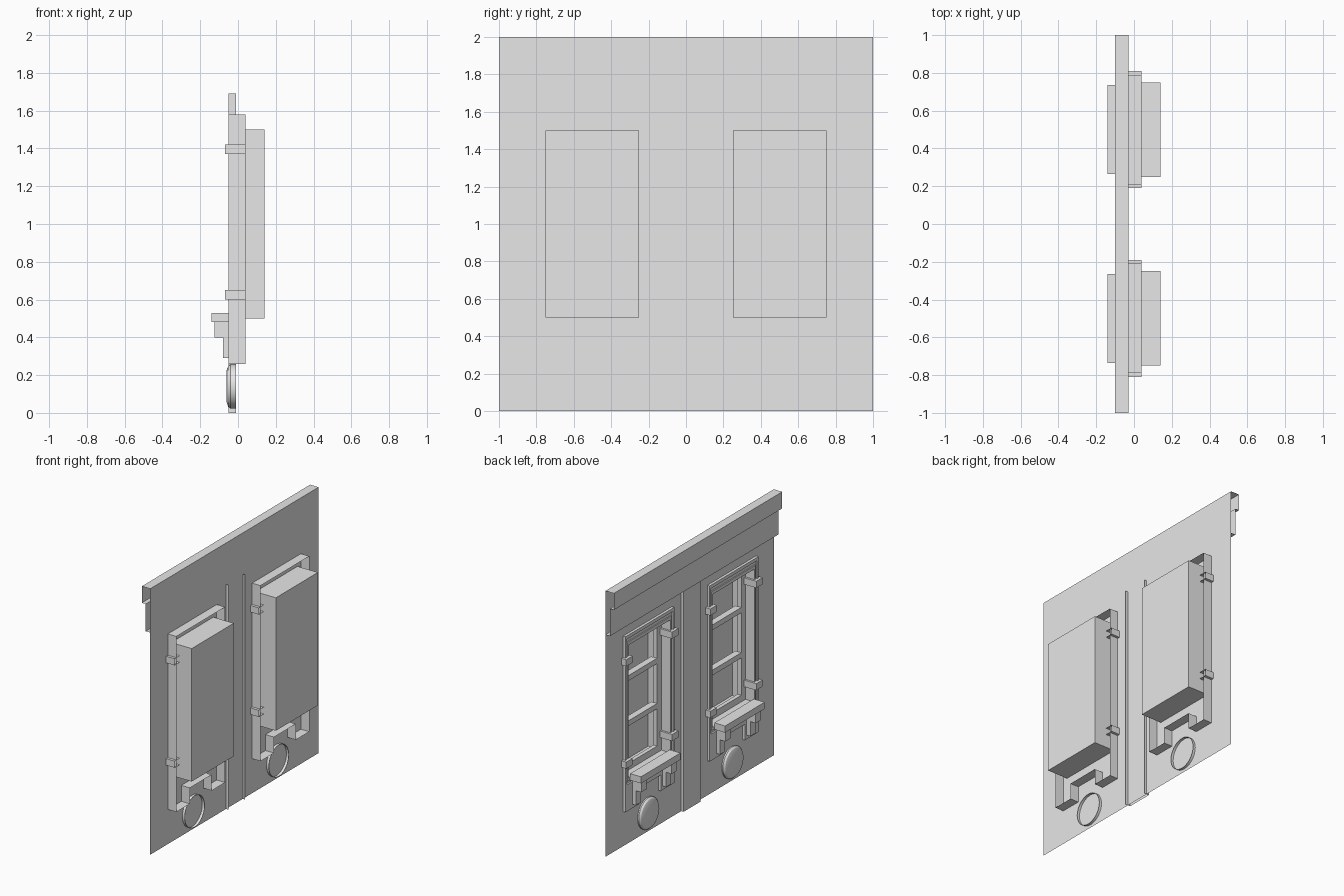
import bpy, bmesh, math
from mathutils import Vector, Matrix

if bpy.data.objects.get("Cube"):
    bpy.data.objects.remove(bpy.data.objects["Cube"], do_unlink=True)

plaster = bpy.data.materials.new("plain_grey")
plaster.use_nodes = True
grey = (0.8, 0.8, 0.8, 1)
plaster.diffuse_color = grey
plaster.node_tree.nodes["Principled BSDF"].inputs["Base Color"].default_value = grey


def finish(name, bm):
    mesh = bpy.data.meshes.new(name)
    bm.to_mesh(mesh)
    bm.free()
    mesh.materials.append(plaster)
    obj = bpy.data.objects.new(name, mesh)
    bpy.context.collection.objects.link(obj)
    return obj


def box(name, x, y, z, open_sides=()):
    """Box between pairs of limits, leaving out the faces that point along open_sides."""
    bm = bmesh.new()
    size = [b - a for a, b in (x, y, z)]
    mid = [(a + b) / 2 for a, b in (x, y, z)]
    bmesh.ops.create_cube(bm, size=1, matrix=Matrix.Translation(mid) @ Matrix.Diagonal((*size, 1)))
    bm.normal_update()
    gone = [f for f in bm.faces if any(f.normal.dot(Vector(d)) > 0.9 for d in open_sides)]
    bmesh.ops.delete(bm, geom=gone, context='FACES')
    return finish(name, bm)


def loft(name, rings, cap=False, closed=False, loop=True):
    """Skin a list of point rings with quads."""
    bm = bmesh.new()
    rows = [[bm.verts.new(p) for p in ring] for ring in rings]
    pairs = list(zip(rows, rows[1:])) + ([(rows[-1], rows[0])] if closed else [])
    n = len(rows[0])
    for a, b in pairs:
        for i in range(n if loop else n - 1):
            j = (i + 1) % n
            bm.faces.new((a[i], a[j], b[j], b[i]))
    if cap:
        bm.faces.new(rows[-1])
    bmesh.ops.recalc_face_normals(bm, faces=bm.faces[:])
    return finish(name, bm)


def rect(cy, half, z0, z1, x):
    return [(x, cy - half, z0), (x, cy + half, z0), (x, cy + half, z1), (x, cy - half, z1)]


BACK, UP, DOWN = (1, 0, 0), (0, 0, 1), (0, 0, -1)
WALL = -0.03

# Thin wall with two window openings
bm = bmesh.new()
ys, zs = [-1, -0.75, -0.25, 0.25, 0.75, 1], [0, 0.5, 1.5, 2]
for i in range(5):
    for k in range(3):
        if k == 1 and i in (1, 3):
            continue
        corners = [(ys[i], zs[k]), (ys[i], zs[k + 1]), (ys[i + 1], zs[k + 1]), (ys[i + 1], zs[k])]
        bm.faces.new([bm.verts.new((WALL, y, z)) for y, z in corners])
bmesh.ops.remove_doubles(bm, verts=bm.verts[:], dist=0.001)
bmesh.ops.dissolve_limit(bm, angle_limit=0.01, verts=bm.verts[:], edges=bm.edges[:])
finish("wall", bm)

# Cornice, an open-ended stepped profile
profile = [(WALL, 2), (-0.1, 2), (-0.1, 1.875), (-0.068, 1.875), (-0.068, 1.67), (WALL, 1.67)]
loft("cornice", [[(x, y, z) for x, z in profile] for y in (-1, 1)], loop=False)

# Central pilaster, hollow behind
box("pilaster", (-0.05, -0.01), (-0.1, 0.1), (0, 1.69), (BACK, UP, DOWN))

for side, cy in (("right", -0.5), ("left", 0.5)):
    # Stepped casing running into the recessed window box
    steps = [(0.29, 0.44, 1.58, -0.05), (0.275, 0.46, 1.555, -0.05), (0.275, 0.46, 1.555, -0.038),
             (0.262, 0.48, 1.525, -0.038), (0.262, 0.48, 1.525, -0.046), (0.25, 0.5, 1.5, -0.046),
             (0.25, 0.5, 1.5, 0.14)]
    loft(side + "_window_recess", [rect(cy, *s) for s in steps], cap=True)

    # Outer casing walls, with a notch between the two feet
    outline = [(-0.29, 1.58), (-0.29, 0.26), (-0.13, 0.26), (-0.13, 0.38),
               (0.13, 0.38), (0.13, 0.26), (0.29, 0.26), (0.29, 1.58)]
    loft(side + "_casing_sides", [[(x, cy + y, z) for y, z in outline] for x in (-0.05, 0.04)])

    # Apron face below the opening
    bm = bmesh.new()
    apron = [(-0.29, 0.44)] + outline[1:-1] + [(0.29, 0.44)]
    bm.faces.new([bm.verts.new((-0.05, cy + y, z)) for y, z in reversed(apron)])
    finish(side + "_apron", bm)

    # Sash frame and two glazing bars
    loft(side + "_sash", [rect(cy, 0.25, 0.5, 1.5, 0.03), rect(cy, 0.2, 0.55, 1.45, 0.03),
                          rect(cy, 0.2, 0.55, 1.45, 0.06), rect(cy, 0.25, 0.5, 1.5, 0.06)], closed=True)
    for n, z in enumerate((0.85, 1.19)):
        box(f"{side}_glazing_bar_{n + 1}", (0.03, 0.08), (cy - 0.2, cy + 0.2), (z - 0.02, z + 0.02))

    # Sill and stepped corbels
    box(side + "_sill", (-0.14, -0.05), (cy - 0.235, cy + 0.235), (0.48, 0.53))
    for n, s in enumerate((-1, 1)):
        y = cy + s * 0.18
        corbel = [(-0.05, 0.48), (-0.125, 0.48), (-0.125, 0.4), (-0.08, 0.4), (-0.08, 0.29), (-0.05, 0.29)]
        bm = bmesh.new()
        face = bm.faces.new([bm.verts.new((x, y - 0.03, z)) for x, z in corbel])
        ext = bmesh.ops.extrude_face_region(bm, geom=[face], use_keep_orig=True)
        moved = [v for v in ext["geom"] if isinstance(v, bmesh.types.BMVert)]
        bmesh.ops.translate(bm, verts=moved, vec=(0, 0.06, 0))
        bmesh.ops.recalc_face_normals(bm, faces=bm.faces[:])
        finish(f"{side}_corbel_{n + 1}", bm)

        # Clips wrapped around the casing, open behind
        edges = sorted((cy + s * 0.31, cy + s * 0.235))
        for level, z in (("lower", 0.6), ("upper", 1.37)):
            box(f"{side}_{level}_clip_{n + 1}", (-0.07, 0.04), edges, (z, z + 0.05), (BACK,))

    # Round medallion, hollow behind
    rings = []
    for x, r in ((-0.01, 0.118), (-0.04, 0.118), (-0.052, 0.108), (-0.06, 0.085)):
        turn = [math.tau * i / 32 for i in range(32)]
        rings.append([(x, cy + r * math.cos(a), 0.14 + r * math.sin(a)) for a in turn])
    medallion = loft(side + "_medallion", rings, cap=True)
    bpy.ops.object.select_all(action='DESELECT')
    medallion.select_set(True)
    bpy.context.view_layer.objects.active = medallion
    bpy.ops.object.shade_smooth_by_angle(angle=math.radians(30))
